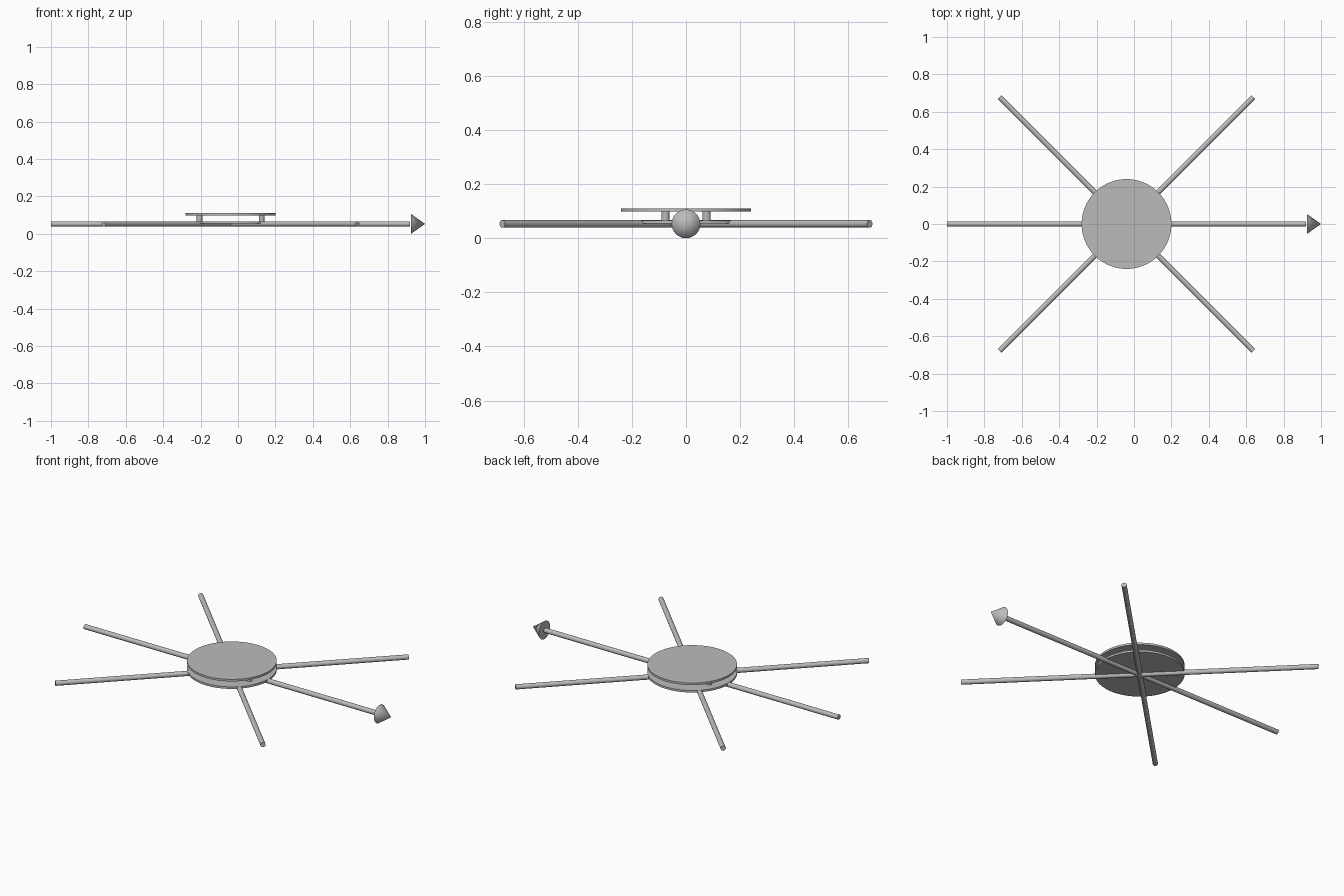
import bpy
import math
from mathutils import Vector

cube = bpy.data.objects.get("Cube")
if cube:
    bpy.data.objects.remove(cube, do_unlink=True)

HUB_X = -0.04       # hub centre
ROD_Z = 0.053       # height of the arm axes
REACH = 0.96        # hub centre to arm tip
ROD_R = 0.014

grey = bpy.data.materials.new("grey_metal")
grey.use_nodes = True
colour = (0.5, 0.5, 0.5, 1)
grey.diffuse_color = colour
grey.node_tree.nodes["Principled BSDF"].inputs["Base Color"].default_value = colour


def finish(name):
    obj = bpy.context.object
    obj.name = name
    obj.data.materials.append(grey)
    bpy.ops.object.shade_smooth_by_angle(angle=math.radians(35))


def cone(name, start, end, r1, r2, sides):
    """Cylinder or cone running from start to end."""
    start, end = Vector(start), Vector(end)
    axis = end - start
    bpy.ops.mesh.primitive_cone_add(
        vertices=sides, radius1=r1, radius2=r2, depth=axis.length,
        location=(start + end) / 2,
        rotation=axis.to_track_quat("Z", "Y").to_euler())
    finish(name)


def upright(name, x, y, low, high, radius, sides):
    cone(name, (x, y, low), (x, y, high), radius, radius, sides)


# Arms: three full-length rods crossing at the hub
for name, degrees in (("main_rod", 0), ("diagonal_rod_a", 45), ("diagonal_rod_b", -45)):
    a = math.radians(degrees)
    dx, dy = REACH * math.cos(a), REACH * math.sin(a)
    cone(name, (HUB_X - dx, -dy, ROD_Z), (HUB_X + dx, dy, ROD_Z), ROD_R, ROD_R, 32)

# Arrow head on the +x arm
cone("arrow_head", (0.925, 0, ROD_Z), (1, 0, ROD_Z), ROD_Z, 0, 48)

# Hub plates
upright("lower_plate", HUB_X, 0, 0.054, 0.066, 0.24, 96)
upright("upper_plate", HUB_X, 0, 0.098, 0.11, 0.24, 96)

# Spacer posts between the plates
for sx in (-1, 1):
    for sy in (-1, 1):
        name = ("left" if sx > 0 else "right") + ("_back" if sy > 0 else "_front") + "_post"
        upright(name, HUB_X + sx * 0.166, sy * 0.076, 0.06, 0.1, 0.015, 24)
